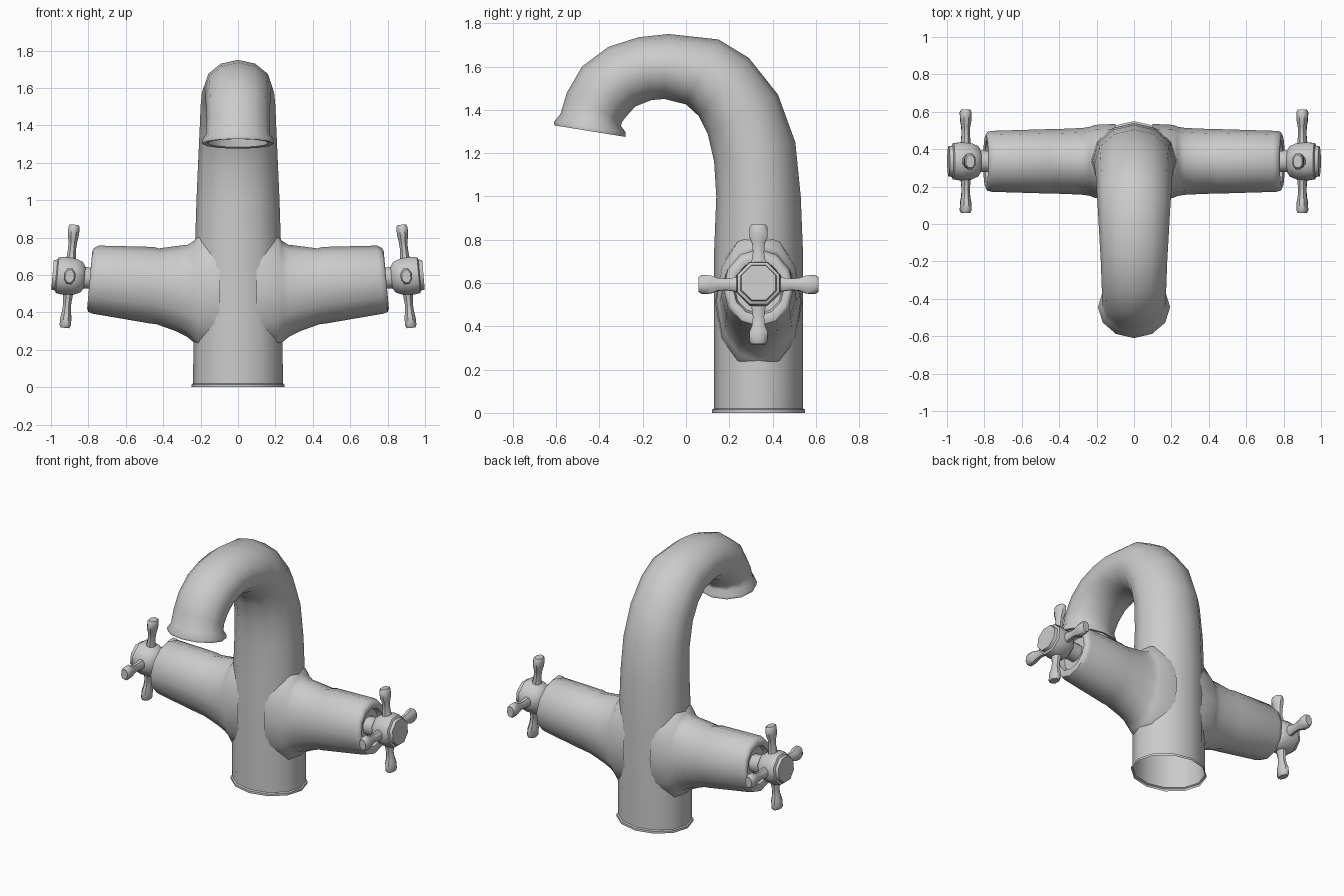
import bpy
import bmesh
from math import cos, sin, pi, radians
from mathutils import Vector

default_cube = bpy.data.objects.get("Cube")
if default_cube:
    bpy.data.objects.remove(default_cube, do_unlink=True)

# One brushed metal colour for the whole tap
metal = bpy.data.materials.new("brushed_metal")
metal.use_nodes = True
METAL_COLOUR = (0.6, 0.6, 0.6, 1)
metal.diffuse_color = METAL_COLOUR
metal.node_tree.nodes["Principled BSDF"].inputs["Base Color"].default_value = METAL_COLOUR

AXIS_Y = 0.335   # depth of the column and both arms
TILT = 0.09      # lean of the handles


def loft(name, rings, sides, phase=0.0, cap_start=False, cap_end=False, angle=50):
    """Skin a row of elliptical rings, each given as (centre, half axis u, half axis v)."""
    bm = bmesh.new()
    loops = []
    for centre, u, v in rings:
        loop = []
        for i in range(sides):
            a = phase + 2 * pi * i / sides
            loop.append(bm.verts.new(centre + u * cos(a) + v * sin(a)))
        loops.append(loop)
    for low, high in zip(loops, loops[1:]):
        for i in range(sides):
            j = (i + 1) % sides
            bm.faces.new((low[i], low[j], high[j], high[i]))
    if cap_start:
        bm.faces.new(loops[0][::-1])
    if cap_end:
        bm.faces.new(loops[-1])
    bmesh.ops.recalc_face_normals(bm, faces=bm.faces[:])
    mesh = bpy.data.meshes.new(name)
    bm.to_mesh(mesh)
    bm.free()
    mesh.materials.append(metal)
    obj = bpy.data.objects.new(name, mesh)
    bpy.context.collection.objects.link(obj)
    bpy.ops.object.select_all(action="DESELECT")
    obj.select_set(True)
    bpy.context.view_layer.objects.active = obj
    bpy.ops.object.shade_smooth_by_angle(angle=radians(angle))
    return obj


# Column and swan-neck spout: outer y, z, inner y, z, half width
neck_sections = [
    (0.55, 0, 0.12, 0, 0.248),
    (0.55, 0.015, 0.12, 0.015, 0.248),
    (0.54, 0.02, 0.13, 0.02, 0.24),
    (0.54, 0.3, 0.13, 0.3, 0.238),
    (0.54, 0.75, 0.13, 0.75, 0.23),
    (0.53, 1, 0.14, 1, 0.222),
    (0.505, 1.25, 0.13, 1.16, 0.213),
    (0.425, 1.47, 0.1, 1.29, 0.205),
    (0.29, 1.64, 0.06, 1.37, 0.2),
    (0.15, 1.725, 0, 1.425, 0.193),
    (-0.08, 1.75, -0.1, 1.45, 0.184),
    (-0.22, 1.735, -0.16, 1.445, 0.178),
    (-0.36, 1.69, -0.235, 1.415, 0.174),
    (-0.48, 1.6, -0.275, 1.37, 0.171),
    (-0.55, 1.48, -0.295, 1.345, 0.17),
    (-0.58, 1.38, -0.3, 1.325, 0.172),
    # Flared lip and its inner wall
    (-0.61, 1.345, -0.278, 1.295, 0.193),
    (-0.608, 1.328, -0.28, 1.275, 0.191),
    (-0.585, 1.327, -0.305, 1.283, 0.165),
    (-0.57, 1.38, -0.31, 1.34, 0.158),
]
neck_rings = []
for oy, oz, iy, iz, width in neck_sections:
    outer, inner = Vector((0, oy, oz)), Vector((0, iy, iz))
    neck_rings.append(((outer + inner) / 2, Vector((width, 0, 0)), (outer - inner) / 2))
loft("column_and_spout", neck_rings, 12)

# Arm: distance from the middle, bottom z, top z, half depth
arm_sections = [
    (0.1, 0.17, 0.85, 0.2),
    (0.21, 0.2, 0.83, 0.195),
    (0.235, 0.24, 0.785, 0.185),
    (0.27, 0.27, 0.762, 0.179),
    (0.33, 0.3, 0.755, 0.176),
    (0.43, 0.337, 0.742, 0.172),
    (0.46, 0.34, 0.75, 0.172),
    (0.76, 0.393, 0.757, 0.163),
    (0.785, 0.402, 0.745, 0.157),
    (0.793, 0.42, 0.725, 0.142),
    # Recessed end around the stem
    (0.785, 0.45, 0.7, 0.118),
    (0.75, 0.46, 0.69, 0.11),
]

# Handle hub: distance along its axis, radius
hub_profile = [(-0.15, 0.06), (-0.08, 0.062), (-0.065, 0.088), (-0.03, 0.104),
               (0.03, 0.11), (0.066, 0.104), (0.072, 0.09), (0.092, 0.086)]

# Handle spoke: distance from the hub centre, half width, half thickness
spoke_profile = [(0.06, 0.045, 0.034), (0.1, 0.036, 0.028), (0.15, 0.028, 0.023),
                 (0.19, 0.032, 0.026), (0.22, 0.045, 0.032), (0.262, 0.046, 0.033),
                 (0.277, 0.037, 0.025)]

for side, label in ((1, "left"), (-1, "right")):
    depth = Vector((0, 1, 0))
    axis = Vector((side, 0, TILT)).normalized()
    up = Vector((-side * TILT, 0, 1)).normalized()

    arm_rings = []
    for x, low, high, half_depth in arm_sections:
        half = (high - low) / 2
        lean = TILT * min(1, x / 0.76) ** 2
        arm_rings.append((Vector((side * x, AXIS_Y, (low + high) / 2)),
                          depth * half_depth,
                          Vector((-side * lean * half, 0, half))))
    loft(label + "_arm", arm_rings, 12, cap_end=True)

    centre = Vector((side * 0.9, AXIS_Y, 0.593))
    hub_rings = [(centre + axis * t, depth * r, up * r) for t, r in hub_profile]
    loft(label + "_handle_hub", hub_rings, 8, phase=pi / 8, cap_start=True, cap_end=True)

    # Four spokes in a cross
    for k in range(4):
        a = k * pi / 2
        out = up * cos(a) + depth * sin(a)
        across = depth * cos(a) - up * sin(a)
        spoke_rings = [(centre + out * d, across * w, axis * t)
                       for d, w, t in spoke_profile]
        loft(f"{label}_handle_spoke_{k + 1}", spoke_rings, 8, phase=pi / 8,
             cap_start=True, cap_end=True)
